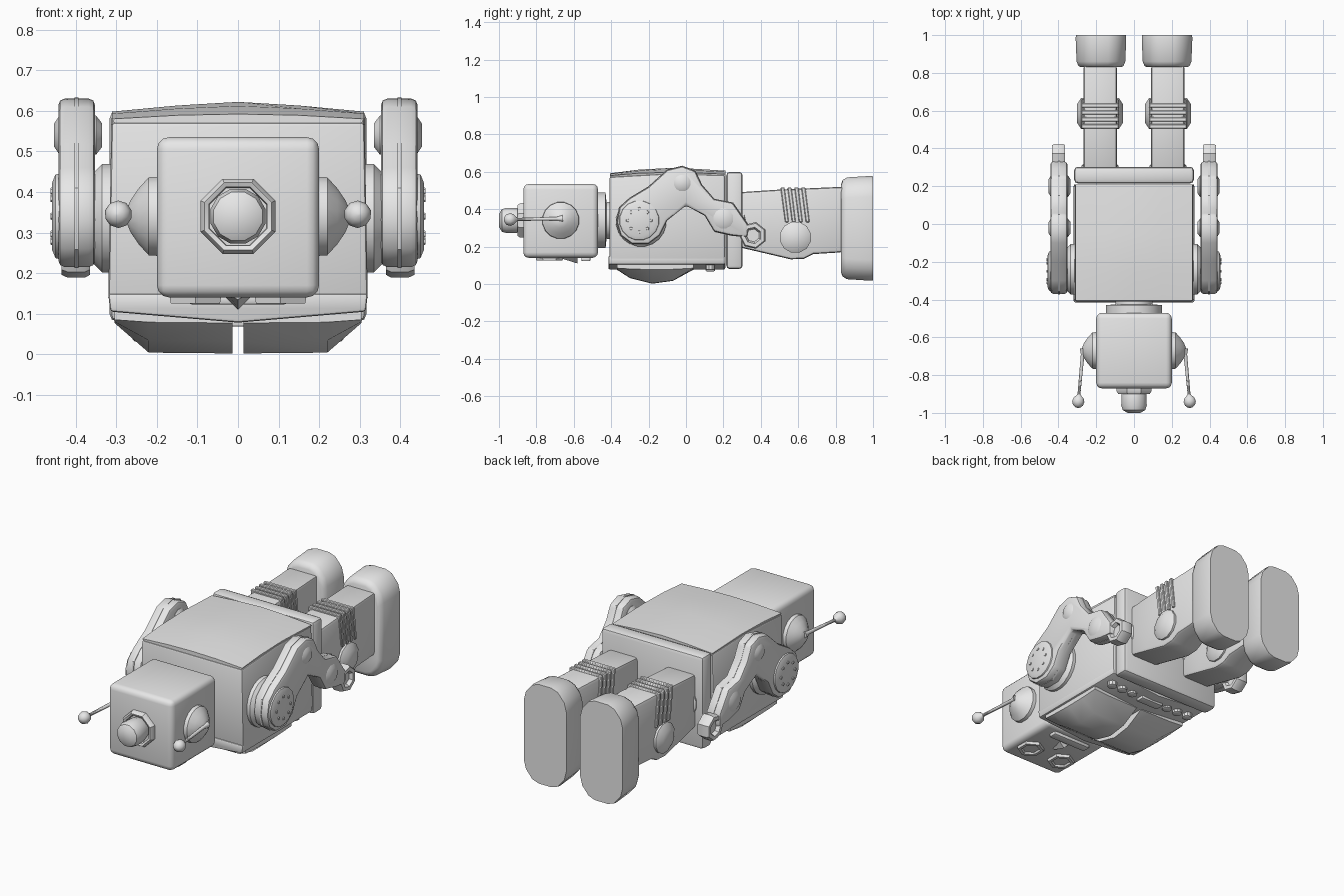
import bpy, bmesh, math
from mathutils import Vector

cube = bpy.data.objects.get("Cube")
if cube:
    bpy.data.objects.remove(cube, do_unlink=True)

grey = bpy.data.materials.new("plain_grey")
grey.use_nodes = True
grey.diffuse_color = (0.8, 0.8, 0.8, 1)
grey.node_tree.nodes["Principled BSDF"].inputs["Base Color"].default_value = (0.8, 0.8, 0.8, 1)


def loft(name, rings, mirror=False, bevel=0, segments=2, angle=35):
    """Skin a row of equal-length point rings and cap both ends."""
    bm = bmesh.new()
    rows = [[bm.verts.new(p) for p in ring] for ring in rings]
    n = len(rows[0])
    for a, b in zip(rows, rows[1:]):
        for i in range(n):
            j = (i + 1) % n
            bm.faces.new((a[i], a[j], b[j], b[i]))
    bm.faces.new(rows[0])
    bm.faces.new(rows[-1])
    bmesh.ops.recalc_face_normals(bm, faces=bm.faces)
    if bevel:
        sharp = [e for e in bm.edges if e.calc_face_angle(0) > math.radians(40)]
        bmesh.ops.bevel(bm, geom=sharp, offset=bevel, segments=segments,
                        profile=0.5, affect='EDGES', clamp_overlap=True)
    mesh = bpy.data.meshes.new(name)
    bm.to_mesh(mesh)
    bm.free()
    mesh.materials.append(grey)
    obj = bpy.data.objects.new(name, mesh)
    bpy.context.collection.objects.link(obj)
    bpy.ops.object.select_all(action='DESELECT')
    obj.select_set(True)
    bpy.context.view_layer.objects.active = obj
    bpy.ops.object.shade_smooth_by_angle(angle=math.radians(angle))
    if mirror:
        obj.modifiers.new("Mirror", 'MIRROR')
    return obj


def box(name, x, y, z, **kw):
    ring = lambda h: [(x[0], y[0], h), (x[1], y[0], h), (x[1], y[1], h), (x[0], y[1], h)]
    return loft(name, [ring(z[0]), ring(z[1])], **kw)


def side_prism(name, outline, x0, x1, **kw):
    """Extrude a (y, z) outline across x."""
    return loft(name, [[(x, y, z) for y, z in outline] for x in (x0, x1)], **kw)


def revolve(name, start, axis, profile, n=16, **kw):
    """Turn a (distance, radius) profile about an axis."""
    start, q = Vector(start), Vector(axis).to_track_quat('Z', 'Y')
    rings = []
    for t, r in profile:
        ring = []
        for i in range(n):
            a = math.tau * (i + 0.5) / n
            ring.append(start + q @ Vector((r * math.cos(a), r * math.sin(a), t)))
        rings.append(ring)
    return loft(name, rings, **kw)


X, Y, DOWN = (1, 0, 0), (0, 1, 0), (0, 0, -1)

# Head with top lamp, neck and face
box("head", (-0.2, 0.2), (-0.87, -0.47), (0.14, 0.535), bevel=0.03, segments=3)
revolve("lamp_ring", (0, -0.86, 0.34), (0, -1, 0),
        [(0, 0.1), (0.025, 0.1), (0.04, 0.09), (0.035, 0.078), (0.01, 0.076)], n=8)
revolve("lamp", (0, -0.86, 0.34), (0, -1, 0),
        [(0, 0.055), (0.04, 0.068), (0.1, 0.07), (0.125, 0.062), (0.14, 0.035)], n=12)
revolve("neck", (0, -0.48, 0.34), Y, [(0, 0.15), (0.05, 0.15), (0.055, 0.1), (0.08, 0.1)], n=20)
revolve("eye", (0.105, -0.73, 0.15), DOWN,
        [(0, 0.075), (0.025, 0.07), (0.025, 0.052), (0.015, 0.046)], n=6, mirror=True)
loft("nose", [[(-0.035, -0.58, 0.145), (0.035, -0.58, 0.145), (0, -0.58, 0.11)],
              [(-0.02, -0.66, 0.145), (0.02, -0.66, 0.145), (0, -0.66, 0.135)]])
box("mouth", (-0.12, 0.12), (-0.56, -0.51), (0.122, 0.15), bevel=0.008)

# Ears and antennae
revolve("ear", (0.19, -0.67, 0.34), X,
        [(0, 0.1), (0.03, 0.098), (0.055, 0.07), (0.075, 0.04), (0.085, 0.015)], mirror=True)
tip = Vector((0.295, -0.94, 0.345))
root = Vector((0.27, -0.67, 0.35))
length = (tip - root).length
ball = [(length + 0.034 * math.sin(a), 0.034 * math.cos(a))
        for a in (-1.1, -0.6, 0, 0.6, 1.1, 1.5)]
revolve("antenna", root, tip - root, [(-0.01, 0.018), (0.02, 0.01), (length - 0.04, 0.008)] + ball,
        n=10, mirror=True)

# Torso, arched back, chest plate and pelvis
loft("torso", [[(-0.32, y, 0.13), (0.32, y, 0.13), (0.312, y, top), (-0.312, y, top)]
               for y, top in ((-0.41, 0.572), (-0.1, 0.59), (0.21, 0.582))], bevel=0.01)
loft("back_panel", [[(-0.3, y, 0.56), (0.3, y, 0.56), (0.31, y, e), (0.15, y, (e + p) / 2 + 0.003),
                     (0, y, p), (-0.15, y, (e + p) / 2 + 0.003), (-0.31, y, e)]
                    for y, e, p in ((-0.405, 0.58, 0.592), (-0.25, 0.593, 0.612),
                                    (-0.05, 0.598, 0.622), (0.21, 0.588, 0.606))])
loft("chest_plate", [[(-0.32, y, 0.15), (0.32, y, 0.15), (0.315, y, 0.105),
                      (0, y, 0.078), (-0.315, y, 0.105)] for y in (-0.415, 0.21)], bevel=0.008)
box("pelvis", (-0.317, 0.317), (0.215, 0.303), (0.08, 0.6), bevel=0.02)

# Bulging chest doors, tapering toward the sides
bulge = [(-0.37, 0), (-0.3, 0.045), (-0.18, 0.075), (-0.07, 0.06), (0.04, 0)]
loft("chest_door", [[(x, y, 0.085 - d * k - drop) for y, d in bulge] +
                    [(x, 0.04, 0.11), (x, -0.37, 0.11)]
                    for x, k, drop in ((0.014, 1, 0.008), (0.22, 1, 0.006), (0.305, 0.1, 0))],
     mirror=True)

# Row of small controls below the doors
for i, x in enumerate((0.12, 0.19, 0.26)):
    revolve(f"button_{i + 1}", (x, 0.13, 0.11), DOWN, [(0, 0.026), (0.032, 0.026), (0.036, 0.016)],
            n=10, mirror=True)
box("control_bar", (-0.07, 0.07), (0.105, 0.155), (0.068, 0.1), bevel=0.005)

# Arms: one bent outline with joint discs
arm = [(-0.37, 0.33), (-0.355, 0.41), (-0.3, 0.46), (-0.2, 0.52), (-0.1, 0.61), (-0.02, 0.63),
       (0.05, 0.605), (0.085, 0.53), (0.15, 0.455), (0.25, 0.435), (0.295, 0.37), (0.33, 0.32),
       (0.33, 0.25), (0.24, 0.26), (0.15, 0.28), (0.1, 0.365), (0, 0.42), (-0.1, 0.34),
       (-0.14, 0.26), (-0.2, 0.215), (-0.29, 0.215), (-0.35, 0.26)]
side_prism("arm", arm, 0.352, 0.443, mirror=True, bevel=0.016)
# Raised seam round the arm edge
mid = Vector((-0.02, 0.42))
seam = [tuple(mid + (Vector(p) - mid) * 1.012) for p in arm]
side_prism("arm_seam", seam, 0.393, 0.403, mirror=True)
revolve("shoulder_joint", (0.31, -0.24, 0.335), X, [(0, 0.135), (0.025, 0.135), (0.05, 0.11)],
        n=20, mirror=True)
revolve("shoulder_disc", (0.43, -0.25, 0.34), X, [(0, 0.11), (0.02, 0.105), (0.028, 0.085)],
        mirror=True)
for i in range(8):
    a = math.tau * i / 8
    revolve(f"shoulder_rivet_{i + 1}", (0.45, -0.25 + 0.062 * math.cos(a), 0.34 + 0.062 * math.sin(a)),
            X, [(0, 0.011), (0.012, 0.008)], n=6, mirror=True)
for name, y, z, r in (("elbow", -0.02, 0.54, 0.05), ("wrist", 0.2, 0.35, 0.06)):
    revolve(name + "_disc", (0.335, y, z), X,
            [(0, r * 0.6), (0.015, r), (0.105, r), (0.118, r * 0.6)], n=12, mirror=True)
revolve("hand", (0.365, 0.358, 0.26), X,
        [(0.015, 0.035), (0, 0.045), (0, 0.066), (0.012, 0.073), (0.055, 0.073), (0.07, 0.066),
         (0.07, 0.045), (0.05, 0.035)], n=7, mirror=True)

# Legs with ribbed knees
leg = [(0.27, 0.2), (0.27, 0.49), (0.5, 0.505), (0.84, 0.52), (0.84, 0.17), (0.68, 0.16),
       (0.63, 0.135), (0.56, 0.132), (0.42, 0.165)]
side_prism("leg", leg, 0.09, 0.268, mirror=True, bevel=0.016)
for i in range(4):
    y = 0.505 + 0.037 * i
    slant = [(y, 0.517), (y + 0.022, 0.517), (y + 0.045, 0.33), (y + 0.025, 0.33)]
    side_prism(f"knee_rib_{i + 1}", slant, 0.08, 0.278, mirror=True, bevel=0.004, segments=1)
revolve("knee_disc", (0.058, 0.585, 0.25), X,
        [(0, 0.05), (0.022, 0.085), (0.222, 0.085), (0.244, 0.05)], n=12, mirror=True)
revolve("hip_joint", (0.18, 0.24, 0.33), Y, [(0, 0.1), (0.07, 0.1), (0.08, 0.085)], mirror=True)


# Boots, flaring gently to flat soles
def boot_ring(y, w, h):
    quarter = [(1, 0.6), (0.9, 0.78), (0.6, 0.95), (0.3, 1)]
    half = quarter + [(-u, v) for u, v in reversed(quarter)]
    return [(0.175 + w * u, y, 0.298 + h * v) for u, v in half + [(-u, -v) for u, v in half]]


loft("boot", [boot_ring(0.83, 0.108, 0.24), boot_ring(0.838, 0.12, 0.258),
              boot_ring(0.86, 0.129, 0.272), boot_ring(0.985, 0.134, 0.28),
              boot_ring(1.0, 0.132, 0.278)], mirror=True, angle=40)
